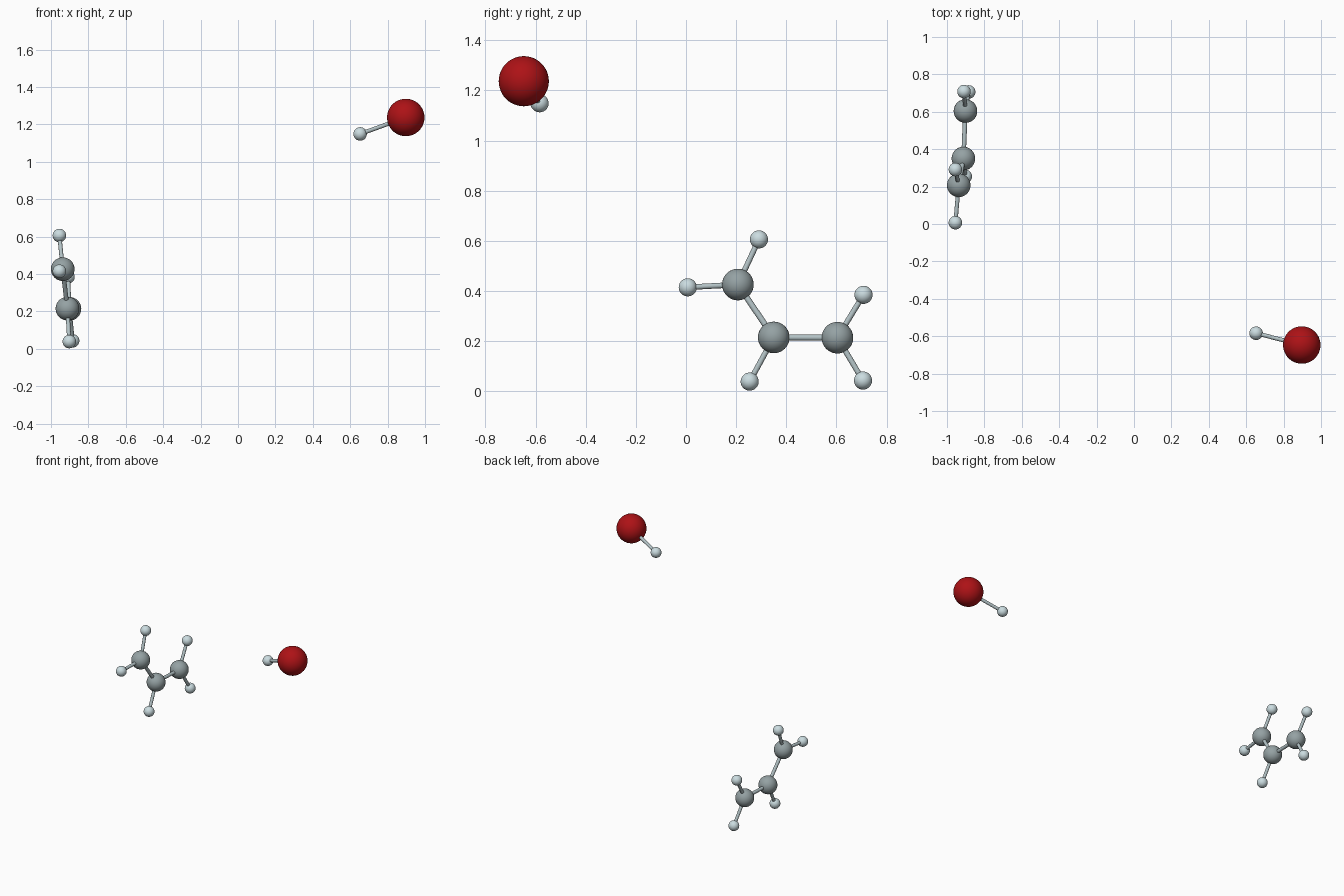
import bpy
from mathutils import Vector

if "Cube" in bpy.data.objects:
    bpy.data.objects.remove(bpy.data.objects["Cube"])


def material(name, color):
    m = bpy.data.materials.new(name)
    m.diffuse_color = (*color, 1)
    m.use_nodes = True
    m.node_tree.nodes["Principled BSDF"].inputs["Base Color"].default_value = m.diffuse_color
    return m


RED = material("red", (0.42, 0.006, 0.008))
GREY = material("grey", (0.30, 0.36, 0.37))
PALE = material("pale", (0.60, 0.72, 0.75))
BOND = material("bond", (0.45, 0.54, 0.56))

# Atom style: radius, material
STYLE = {"oxygen": (0.10, RED), "carbon": (0.063, GREY), "hydrogen": (0.036, PALE)}

# Atom centres
ATOMS = {
    "oxygen": (0.897, -0.647, 1.237),
    "hydrogen_hydroxyl": (0.653, -0.584, 1.149),
    "carbon_upper": (-0.937, 0.207, 0.426),
    "carbon_middle": (-0.912, 0.350, 0.215),
    "carbon_end": (-0.901, 0.604, 0.214),
    "hydrogen_top": (-0.955, 0.291, 0.606),
    "hydrogen_side": (-0.955, 0.007, 0.415),
    "hydrogen_middle": (-0.902, 0.254, 0.039),
    "hydrogen_end_upper": (-0.909, 0.708, 0.385),
    "hydrogen_end_lower": (-0.884, 0.706, 0.043),
}

# Bonded pairs and stick radius
BONDS = [
    ("oxygen", "hydrogen_hydroxyl", 0.011),
    ("carbon_upper", "carbon_middle", 0.012),
    ("carbon_middle", "carbon_end", 0.012),
    ("carbon_upper", "hydrogen_top", 0.011),
    ("carbon_upper", "hydrogen_side", 0.011),
    ("carbon_middle", "hydrogen_middle", 0.011),
    ("carbon_end", "hydrogen_end_upper", 0.011),
    ("carbon_end", "hydrogen_end_lower", 0.011),
]


def finish(name, mat):
    ob = bpy.context.object
    ob.name = name
    ob.data.materials.append(mat)
    bpy.ops.object.shade_smooth_by_angle()


# Balls
for name, centre in ATOMS.items():
    radius, mat = STYLE[name.split("_")[0]]
    bpy.ops.mesh.primitive_uv_sphere_add(segments=48, ring_count=24, radius=radius, location=centre)
    finish(name, mat)

# Sticks
for a, b, radius in BONDS:
    p, q = Vector(ATOMS[a]), Vector(ATOMS[b])
    axis = q - p
    bpy.ops.mesh.primitive_cylinder_add(
        vertices=24, radius=radius, depth=axis.length, location=(p + q) / 2,
        rotation=axis.to_track_quat("Z", "Y").to_euler())
    finish(f"bond_{a}_to_{b}", BOND)
